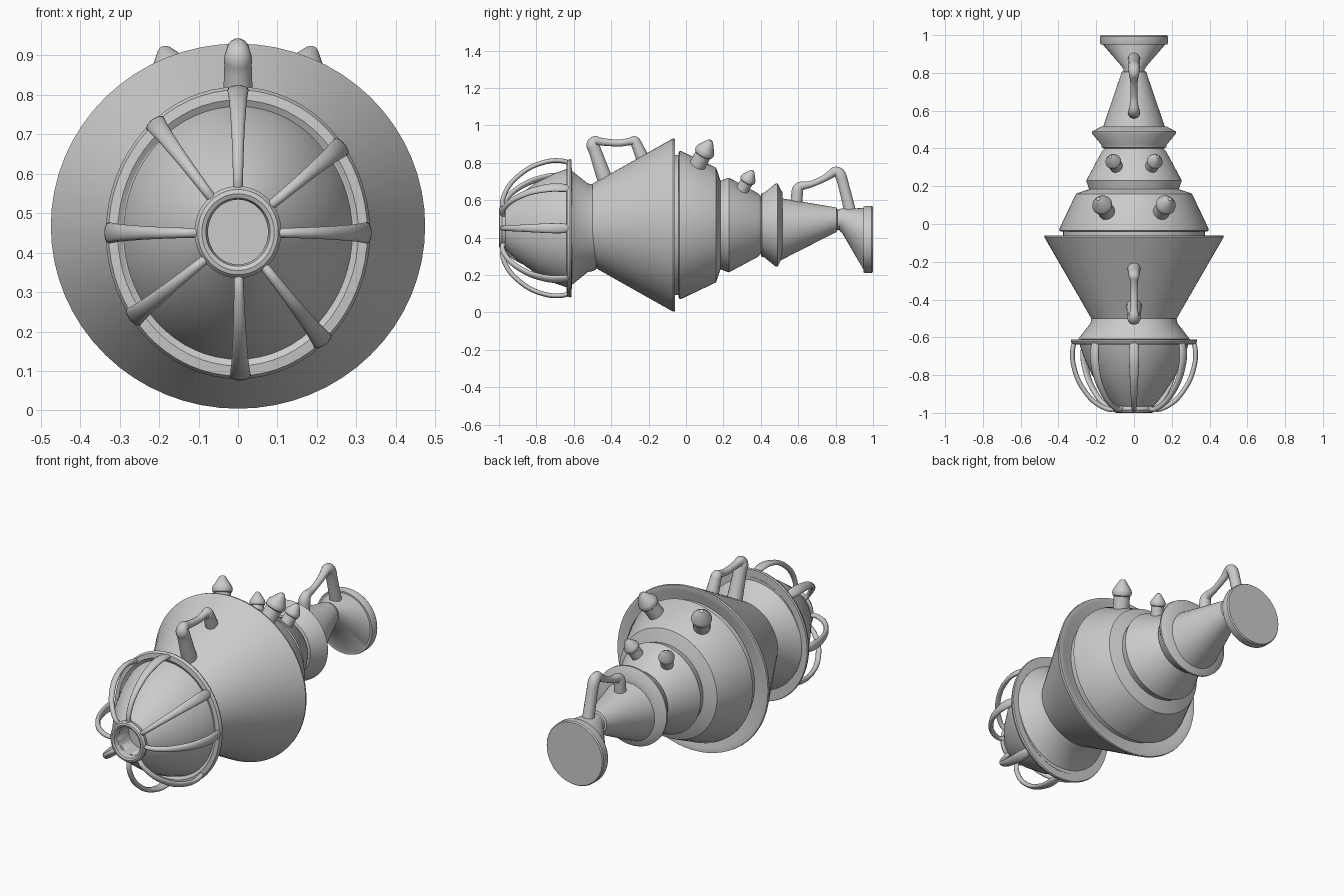
import bpy, bmesh
from math import sin, cos, tau, radians
from mathutils import Vector

if "Cube" in bpy.data.objects:
    bpy.data.objects.remove(bpy.data.objects["Cube"])


def finish(name, bm, angle=35):
    bmesh.ops.remove_doubles(bm, verts=bm.verts, dist=1e-5)
    bmesh.ops.recalc_face_normals(bm, faces=bm.faces)
    me = bpy.data.meshes.new(name)
    bm.to_mesh(me)
    bm.free()
    ob = bpy.data.objects.new(name, me)
    bpy.context.collection.objects.link(ob)
    bpy.ops.object.select_all(action='DESELECT')
    ob.select_set(True)
    bpy.context.view_layer.objects.active = ob
    bpy.ops.object.shade_smooth_by_angle(angle=radians(angle))
    return ob


def skin(name, rings, closed_loop=False, angle=35):
    bm = bmesh.new()
    vs = [[bm.verts.new(p) for p in r] for r in rings]
    n = len(vs[0])
    for a, b in zip(vs, vs[1:] + vs[:1] if closed_loop else vs[1:]):
        for i in range(n):
            bm.faces.new((a[i], a[(i + 1) % n], b[(i + 1) % n], b[i]))
    if not closed_loop:
        bm.faces.new(vs[0])
        bm.faces.new(vs[-1])
    return finish(name, bm, angle)


def lathe(name, prof, sx=1.0, sz=1.0, zc=0.467, closed_loop=False, seg=64):
    """Revolve (y, radius[, centre z]) about the long axis."""
    rings = []
    for p in prof:
        y, r = p[:2]
        c = p[2] if len(p) > 2 else zc
        rings.append([(r * sx * cos(tau * i / seg), y, c + r * sz * sin(tau * i / seg))
                      for i in range(seg)])
    return skin(name, rings, closed_loop)


def sweep(name, pts, side, sub=5, seg=14):
    """Sweep an oval along a smooth planar path of (point, half width, half height)."""
    P = [Vector((*p, w, h)) for p, w, h in pts]
    P = [P[0] * 2 - P[1]] + P + [P[-1] * 2 - P[-2]]
    path = []
    for k in range(1, len(P) - 2):
        a, b, c, d = P[k - 1:k + 3]
        for j in range(sub):
            t = j / sub
            path.append((b * 2 + (c - a) * t + (a * 2 - b * 5 + c * 4 - d) * t * t
                         + (b * 3 - a - c * 3 + d) * t ** 3) / 2)
    path.append(P[-2])
    side = Vector(side).normalized()
    rings = []
    for i, q in enumerate(path):
        tan = Vector((path[min(i + 1, len(path) - 1)] - path[max(i - 1, 0)])[:3])
        nor = tan.cross(side).normalized()
        c = Vector(q[:3])
        rings.append([c + side * q[3] * cos(tau * k / seg) + nor * q[4] * sin(tau * k / seg)
                      for k in range(seg)])
    return skin(name, rings, angle=60)


# Main bell and its stepped tiers
lathe("main_bell", [(-.50, .225), (-.07, .472), (-.06, .47), (-.06, .44), (-.08, .40), (-.08, .20)],
      sx=1.005, sz=.98)
lathe("bell_joint", [(-.09, .375), (-.03, .375)])
lathe("large_tier", [(-.04, .385), (-.035, .395), (-.025, .395), (.16, .307), (.165, .295),
                     (.185, .235), (.23, .235)])
lathe("middle_tier", [(.17, .235), (.185, .237), (.22, .25), (.23, .253), (.385, .17),
                      (.40, .155), (.43, .155)])
lathe("tail_flange", [(.40, .16), (.405, .17), (.42, .174), (.478, .221), (.49, .222), (.515, .175),
                      (.515, .14)])

# Tail cone, neck and end foot
lathe("tail_cone", [(.48, .172, .445), (.51, .165, .445), (.79, .070, .493), (.805, .066, .495),
                    (.81, .055, .495), (.85, .055, .493)])
lathe("end_foot", [(.82, .058, .495), (.835, .066, .49), (.95, .165, .392), (.95, .176, .39),
                   (.957, .179, .39), (.993, .179, .39), (1.0, .174, .39)])

# Collar and wide rim in front of the bell
lathe("front_collar", [(-.48, .215), (-.50, .225), (-.525, .23), (-.615, .30), (-.63, .30)],
      sx=1.0, sz=1.03, zc=.452)
lathe("front_rim", [(-.612, .29), (-.612, .332), (-.62, .335), (-.635, .328), (-.638, .305),
                    (-.628, .29)], sz=1.105, zc=.45, closed_loop=True)

# Bowl and hollow nozzle
lathe("front_bowl", [(-.61, .295), (-.63, .29), (-.70, .268), (-.80, .222), (-.90, .158),
                     (-.97, .10)], sz=1.1, zc=.45)
lathe("nozzle_ring", [(-.955, .09), (-.965, .104), (-.985, .108), (-.997, .100), (-1.0, .09),
                      (-.995, .08), (-.972, .075)], sx=1.02, sz=1.08, zc=.452)
bowl = bpy.data.objects["front_bowl"]
bore = lathe("nozzle_bore_cutter", [(-1.1, .076), (-.87, .076)], sz=1.08, zc=.452)
bore.hide_render = True
bore.hide_set(True)
for ob in (bowl, bpy.data.objects["nozzle_ring"]):
    mod = ob.modifiers.new("bore", 'BOOLEAN')
    mod.operation = 'DIFFERENCE'
    mod.object = bore

# Eight bowed cage ribs, flaring toward the rim
rib = [(-.975, .28, .012), (-.98, .42, .013), (-.935, .66, .016), (-.84, .875, .021),
       (-.74, .975, .026), (-.67, .985, .027), (-.62, .955, .020)]
for i, deg in enumerate((0, 37, 90, 130, 180, 216, 271, 311)):
    ca, sa = cos(radians(deg)), sin(radians(deg))
    ax, az = .33 * ca, .366 * sa
    sweep(f"cage_rib_{i + 1}", [((ax * f, y, .45 + az * f), w, .013) for y, f, w in rib],
          (-az, 0, ax))

# Two carrying handles on the centre line: (y, z, radius)
handles = {
    "front_handle": [(-.40, .63, .046), (-.44, .73, .041), (-.485, .86, .035), (-.499, .895, .035),
                     (-.485, .917, .027), (-.45, .912, .021), (-.36, .905, .019), (-.30, .914, .021),
                     (-.278, .915, .029), (-.263, .895, .030), (-.235, .83, .035), (-.21, .77, .036)],
    "rear_handle": [(.585, .55, .034), (.592, .61, .032), (.597, .655, .031), (.615, .675, .025),
                    (.67, .686, .018), (.74, .717, .019), (.78, .743, .024), (.80, .752, .028),
                    (.825, .735, .031), (.845, .67, .030), (.875, .55, .032), (.89, .48, .034)],
}
for name, pts in handles.items():
    sweep(name, [((0, y, z), r, r) for y, z, r in pts], (1, 0, 0), sub=4)

# Mirrored pegs with pointed caps
peg = [(-.05, .044), (.08, .044), (.085, .050), (.10, .054), (.115, .050), (.165, .017), (.171, .010)]


def add_peg(name, base, direction, k):
    d = Vector(direction).normalized()
    u = d.orthogonal().normalized()
    v = d.cross(u)
    skin(name, [[Vector(base) + (d * h + (u * cos(tau * i / 24) + v * sin(tau * i / 24)) * r) * k
                 for i in range(24)] for h, r in peg])


for s, side in ((1, "right"), (-1, "left")):
    add_peg(f"large_peg_{side}", (s * .138, .055, .775), (s * .30, .45, .84), 1.0)
    add_peg(f"small_peg_{side}", (s * .088, .295, .645), (s * .28, .46, .84), .78)
